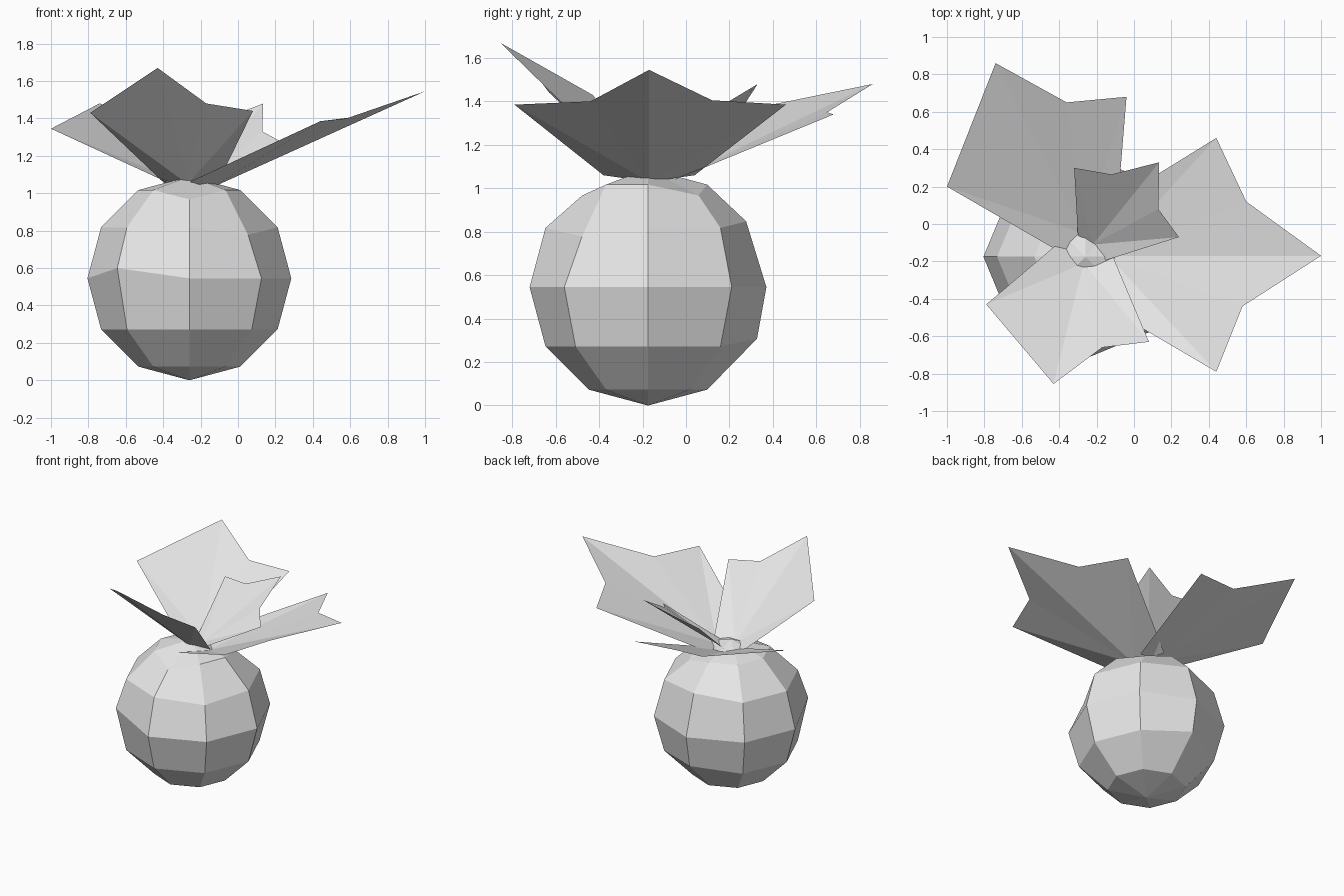
import bpy
import bmesh
from mathutils import Vector

cube = bpy.data.objects.get("Cube")
if cube:
    bpy.data.objects.remove(cube, do_unlink=True)

# Single pale grey material
grey = bpy.data.materials.new("pale_grey")
grey.use_nodes = True
colour = (0.8, 0.8, 0.8, 1)
grey.diffuse_color = colour
grey.node_tree.nodes["Principled BSDF"].inputs["Base Color"].default_value = colour


def make_object(name, bm):
    mesh = bpy.data.meshes.new(name)
    bm.to_mesh(mesh)
    bm.free()
    mesh.materials.append(grey)
    obj = bpy.data.objects.new(name, mesh)
    bpy.context.scene.collection.objects.link(obj)
    return obj


def make_leaf(name, middle, outline):
    """Folded leaf: a fan of flat faces from the base middle round the outline."""
    bm = bmesh.new()
    centre = bm.verts.new(middle)
    rim = [bm.verts.new(point) for point in outline]
    for first, second in zip(rim, rim[1:]):
        bm.faces.new((centre, first, second))
    bmesh.ops.recalc_face_normals(bm, faces=bm.faces)
    if sum((face.normal.z for face in bm.faces)) < 0:
        bmesh.ops.reverse_faces(bm, faces=bm.faces)
    return make_object(name, bm)


# Round fruit: faceted ball with a few corners nudged by hand
radius = 0.545
fruit_centre = Vector((-0.26, -0.175, radius))
bm = bmesh.new()
bmesh.ops.create_uvsphere(bm, u_segments=8, v_segments=6, radius=radius)
nudges = [
    # rough direction of the corner, then its shift
    ((-0.7, -0.7, 0), (0, 0, 0.055)),
    ((0.6, -0.6, 0.5), (-0.02, 0.03, -0.04)),
    ((0, 0.87, 0.5), (0, -0.02, 0.03)),
    ((0, 0.87, -0.5), (0, 0.03, 0.035)),
    ((0, -0.5, 0.87), (0, -0.03, -0.05)),
    ((0.35, 0.35, 0.87), (0, 0.04, -0.05)),
]
for direction, shift in nudges:
    target = Vector(direction) * radius
    corner = min(bm.verts, key=lambda v: (v.co - target).length)
    corner.co += Vector(shift)
bmesh.ops.translate(bm, verts=bm.verts, vec=fruit_centre)
make_object("fruit", bm)

# Leaves: outline runs from one base corner, round the points, to the other
make_leaf("left_leaf", (-0.14, -0.17, 1.03), [
    (-0.26, -0.38, 1.06), (0.44, -0.79, 1.385), (0.58, -0.44, 1.4),
    (1, -0.17, 1.545),
    (0.6, 0.12, 1.405), (0.44, 0.46, 1.385), (-0.24, 0.04, 1.06),
])
make_leaf("front_leaf", (-0.27, -0.21, 1.05), [
    (-0.39, -0.09, 1.05), (-0.79, -0.43, 1.43),
    (-0.43, -0.855, 1.67),
    (-0.17, -0.66, 1.48), (0.08, -0.63, 1.44), (-0.11, -0.18, 1.05),
])
make_leaf("back_leaf", (-0.27, -0.05, 1.045), [
    (-0.36, -0.17, 1.05), (-1, 0.2, 1.345),
    (-0.74, 0.86, 1.48),
    (-0.36, 0.65, 1.35), (-0.04, 0.68, 1.34), (-0.1, -0.05, 1.04),
])
make_leaf("small_leaf", (-0.22, -0.11, 1.05), [
    (-0.3, -0.06, 1.06), (-0.32, 0.3, 1.37), (-0.12, 0.265, 1.38),
    (0.135, 0.33, 1.48),
    (0.13, 0.08, 1.33), (0.24, -0.07, 1.27), (-0.17, -0.2, 1.05),
])
